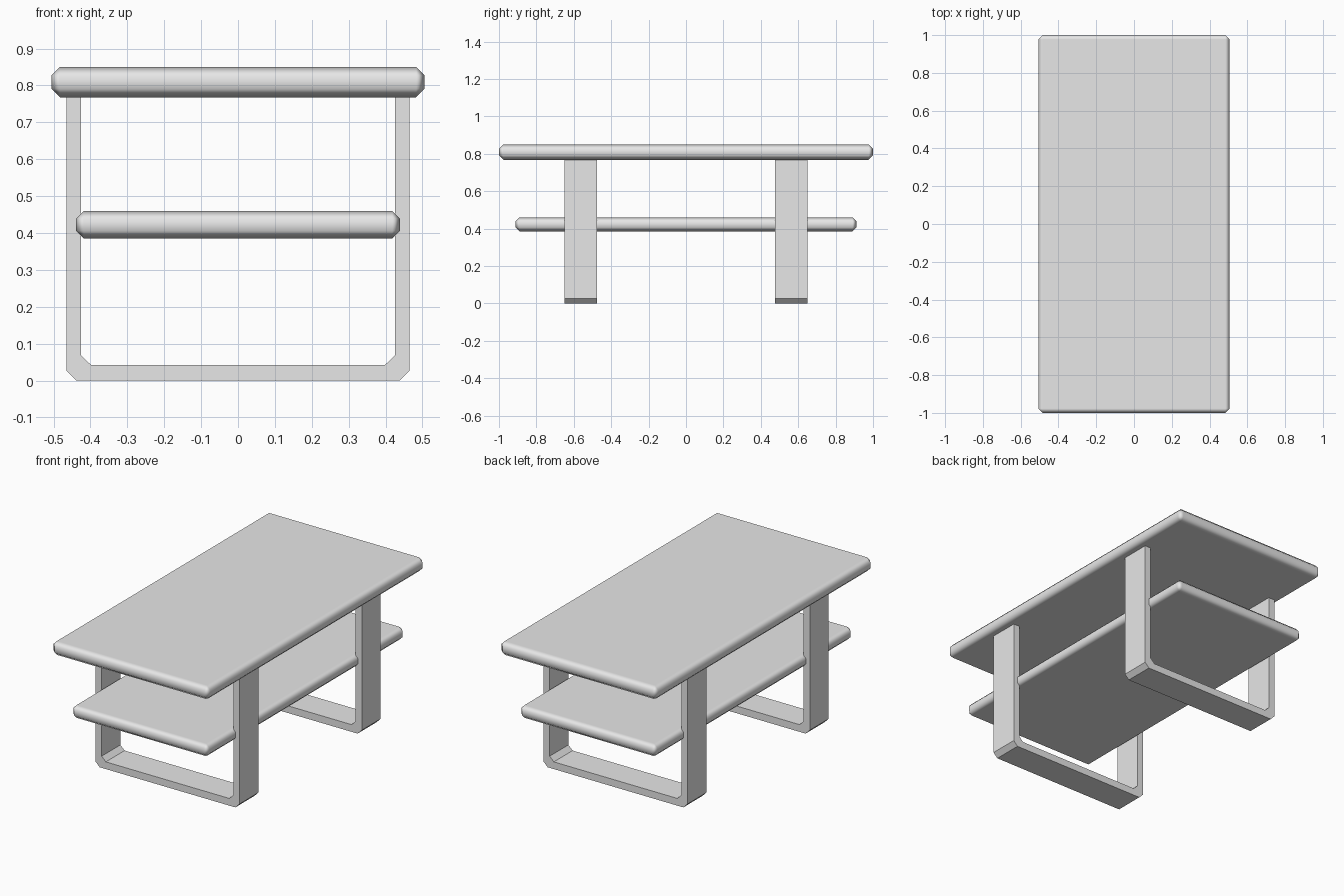
import bpy
import bmesh
from mathutils import Vector

old = bpy.data.objects.get("Cube")
if old:
    bpy.data.objects.remove(old, do_unlink=True)

# One plain grey for the whole table
grey = bpy.data.materials.new("light_grey")
grey.use_nodes = True
COLOUR = (0.8, 0.8, 0.8, 1)
grey.diffuse_color = COLOUR
grey.node_tree.nodes["Principled BSDF"].inputs["Base Color"].default_value = COLOUR


def add_object(name, bm):
    bmesh.ops.recalc_face_normals(bm, faces=bm.faces)
    mesh = bpy.data.meshes.new(name)
    bm.to_mesh(mesh)
    bm.free()
    mesh.materials.append(grey)
    obj = bpy.data.objects.new(name, mesh)
    bpy.context.scene.collection.objects.link(obj)
    return obj


def slab(name, half_x, half_y, low, high, bevel):
    """Softened board with a single chamfer, shaded smooth."""
    bm = bmesh.new()
    bmesh.ops.create_cube(bm, size=1)
    bmesh.ops.scale(bm, vec=(2 * half_x, 2 * half_y, high - low), verts=bm.verts)
    bmesh.ops.translate(bm, vec=(0, 0, (low + high) / 2), verts=bm.verts)
    bmesh.ops.bevel(bm, geom=bm.edges[:], offset=bevel, segments=1,
                    affect='EDGES', clamp_overlap=True)
    for face in bm.faces:
        face.smooth = True
    obj = add_object(name, bm)
    weighted = obj.modifiers.new("flat_face_normals", 'WEIGHTED_NORMAL')
    weighted.weight = 100
    return obj


def leg_frame(name, y0, y1):
    """U-shaped flat bar with chamfered lower corners."""
    outer = [(0.465, 0.775), (0.465, 0.027), (0.438, 0)]
    inner = [(0.425, 0.775), (0.425, 0.068), (0.398, 0.042)]
    outer += [(-x, z) for x, z in reversed(outer)]
    inner += [(-x, z) for x, z in reversed(inner)]
    bm = bmesh.new()
    outer_verts = [bm.verts.new((x, y0, z)) for x, z in outer]
    inner_verts = [bm.verts.new((x, y0, z)) for x, z in inner]
    for i in range(len(outer) - 1):
        bm.faces.new((outer_verts[i], outer_verts[i + 1],
                      inner_verts[i + 1], inner_verts[i]))
    grown = bmesh.ops.extrude_face_region(bm, geom=bm.faces[:])["geom"]
    bmesh.ops.translate(bm, vec=Vector((0, y1 - y0, 0)),
                        verts=[g for g in grown if isinstance(g, bmesh.types.BMVert)])
    return add_object(name, bm)


# Boards
slab("table_top", 0.506, 1.0, 0.768, 0.85, 0.023)
slab("lower_shelf", 0.439, 0.911, 0.385, 0.46, 0.021)

# Legs
leg_frame("front_leg_frame", -0.65, -0.477)
leg_frame("back_leg_frame", 0.477, 0.65)
